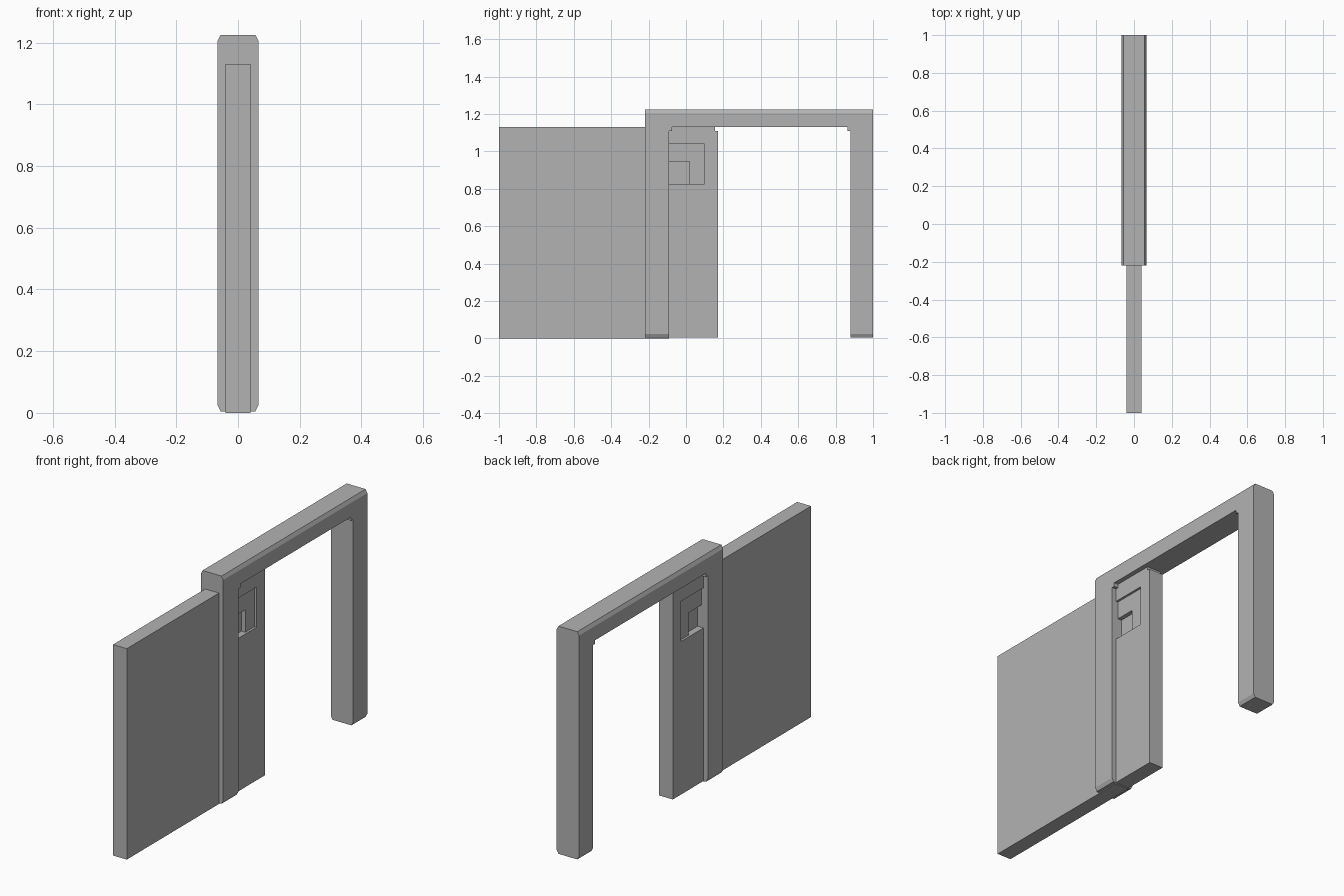
import bpy, bmesh
from mathutils import Vector

old = bpy.data.objects.get("Cube")
if old:
    bpy.data.objects.remove(old)

grey = bpy.data.materials.new("plain_grey")
grey.use_nodes = True
colour = (0.45, 0.45, 0.45, 1)
grey.diffuse_color = colour
grey.node_tree.nodes["Principled BSDF"].inputs["Base Color"].default_value = colour


def slab(name, outline, half, chamfer=None):
    """Extrude a (y, z) outline across x; optionally chamfer its top and bottom."""
    bm = bmesh.new()
    face = bm.faces.new([bm.verts.new((-half, y, z)) for y, z in outline])
    grown = bmesh.ops.extrude_face_region(bm, geom=[face])["geom"]
    moved = [v for v in grown if isinstance(v, bmesh.types.BMVert)]
    bmesh.ops.translate(bm, verts=moved, vec=(2 * half, 0, 0))
    if chamfer:
        dx, dz = chamfer
        low = min(z for _, z in outline)
        high = max(z for _, z in outline)
        for cut in (low + dz, high - dz):
            bmesh.ops.bisect_plane(bm, geom=bm.verts[:] + bm.edges[:] + bm.faces[:],
                                   plane_co=Vector((0, 0, cut)), plane_no=Vector((0, 0, 1)))
        for v in bm.verts:
            if v.co.z < low + dz / 2 or v.co.z > high - dz / 2:
                v.co.x *= (half - dx) / half
    bmesh.ops.recalc_face_normals(bm, faces=bm.faces[:])
    mesh = bpy.data.meshes.new(name)
    bm.to_mesh(mesh)
    bm.free()
    mesh.materials.append(grey)
    obj = bpy.data.objects.new(name, mesh)
    bpy.context.collection.objects.link(obj)
    return obj


def rect(y0, y1, z0, z1):
    return [(y0, z0), (y1, z0), (y1, z1), (y0, z1)]


THICK = 0.041           # half thickness of the wall panel and door
JAMB, POST = -0.09, 0.88  # inner faces of the two uprights
BASE, HEAD, TOP = 0.005, 1.13, 1.225
STEP_Y, STEP_Z = 0.016, 0.02

# Door frame with small stepped corners under the lintel
slab("door_frame", [
    (-0.22, BASE), (JAMB, BASE), (JAMB, HEAD - STEP_Z), (JAMB + STEP_Y, HEAD - STEP_Z),
    (JAMB + STEP_Y, HEAD), (POST - STEP_Y, HEAD), (POST - STEP_Y, HEAD - STEP_Z),
    (POST, HEAD - STEP_Z), (POST, BASE), (1, BASE), (1, TOP), (-0.22, TOP)],
    0.066, chamfer=(0.01, 0.019))

# Fixed wall panel, running into the jamb
slab("wall_panel", rect(-1, JAMB - 0.002, 0, HEAD), THICK)

# Sliding door with a notched top corner and an open handle pocket
END, LOW, HIGH, BACK = 0.17, 0.825, 1.04, 0.1
slab("sliding_door", [
    (JAMB, BASE), (END, BASE), (END, HEAD - STEP_Z), (END - STEP_Y, HEAD - STEP_Z),
    (END - STEP_Y, HEAD), (JAMB, HEAD), (JAMB, HIGH), (BACK, HIGH), (BACK, LOW),
    (JAMB, LOW)], THICK)

# Stepped floors of the handle pocket, shared by both sides
GRIP_Y, GRIP_Z = 0.02, 0.945
slab("pocket_floor", [
    (GRIP_Y, LOW), (BACK, LOW), (BACK, HIGH), (JAMB, HIGH), (JAMB, GRIP_Z),
    (GRIP_Y, GRIP_Z)], 0.029)
slab("grip_floor", rect(JAMB, GRIP_Y, LOW, GRIP_Z), 0.006)
